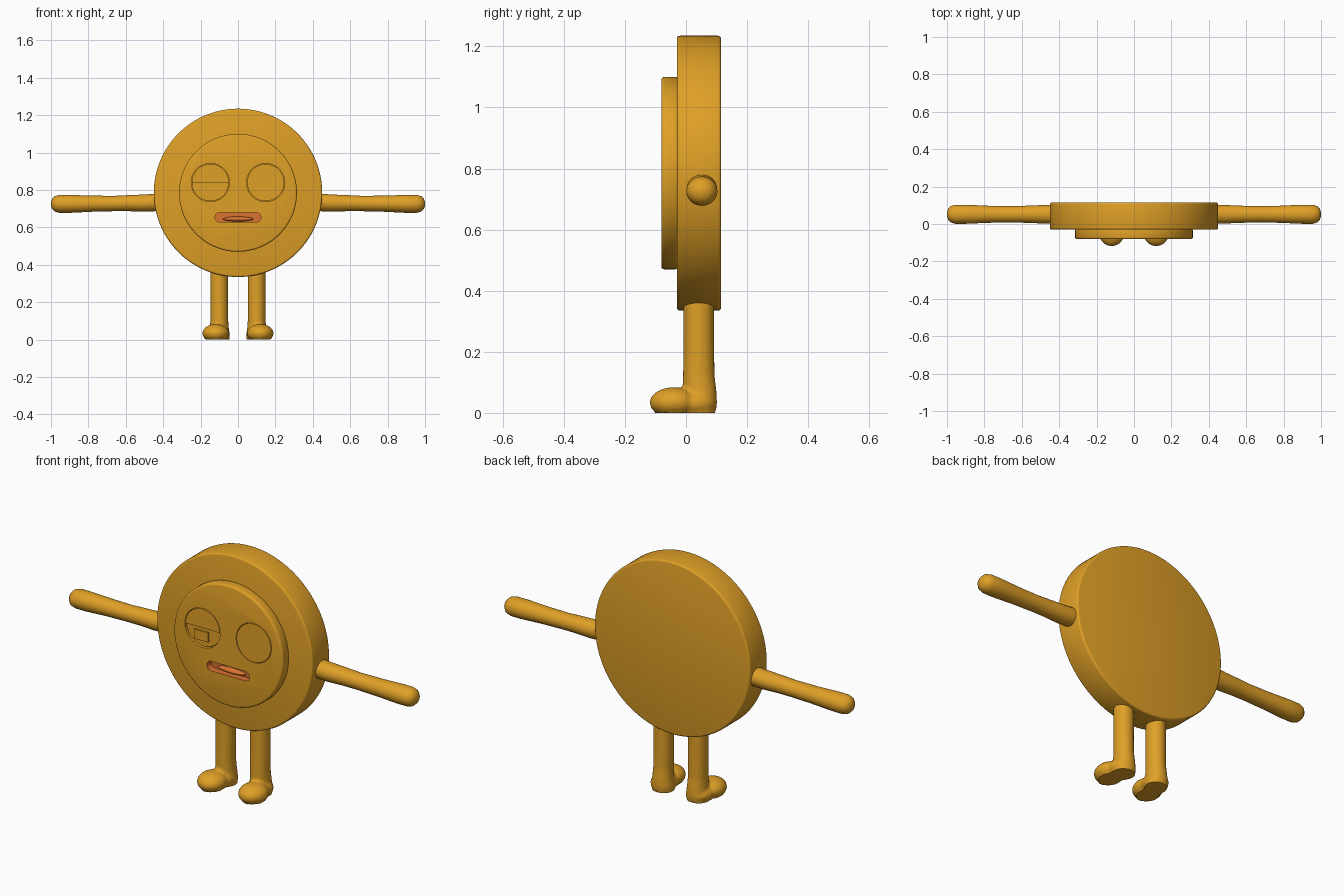
import bpy, bmesh
from math import cos, sin, pi
from mathutils import Vector

if "Cube" in bpy.data.objects:
    bpy.data.objects.remove(bpy.data.objects["Cube"], do_unlink=True)


def material(name, rgb):
    m = bpy.data.materials.new(name)
    m.use_nodes = True
    m.diffuse_color = (*rgb, 1)
    m.node_tree.nodes["Principled BSDF"].inputs["Base Color"].default_value = (*rgb, 1)
    return m


gold = material("gold", (0.74, 0.35, 0.02))
mouth_red = material("mouth red", (0.69, 0.17, 0.03))


def finish(name, bm, mat):
    bmesh.ops.recalc_face_normals(bm, faces=bm.faces)
    me = bpy.data.meshes.new(name)
    bm.to_mesh(me)
    bm.free()
    me.materials.append(mat)
    ob = bpy.data.objects.new(name, me)
    bpy.context.collection.objects.link(ob)
    return ob


def activate(ob):
    bpy.ops.object.select_all(action='DESELECT')
    ob.select_set(True)
    bpy.context.view_layer.objects.active = ob


def modify(ob, kind, **settings):
    mod = ob.modifiers.new(kind.lower(), kind)
    for key, value in settings.items():
        setattr(mod, key, value)
    activate(ob)
    bpy.ops.object.modifier_apply(modifier=mod.name)


def smooth(ob):
    activate(ob)
    bpy.ops.object.shade_smooth_by_angle(angle=0.6)


def arc(cx, cz, r, start=0, end=2 * pi, n=96):
    steps = n if end - start >= 2 * pi else n - 1
    return [(cx + r * cos(start + (end - start) * i / steps),
             cz + r * sin(start + (end - start) * i / steps)) for i in range(n)]


def prism(name, outline, y0, y1, mat=gold):
    """Solid made from an outline seen from the front."""
    bm = bmesh.new()
    front = [bm.verts.new((x, y0, z)) for x, z in outline]
    back = [bm.verts.new((x, y1, z)) for x, z in outline]
    bm.faces.new(front)
    bm.faces.new(back)
    n = len(outline)
    for i in range(n):
        j = (i + 1) % n
        bm.faces.new((front[i], front[j], back[j], back[i]))
    return finish(name, bm, mat)


def loft(bm, rings, u, v, n=32):
    """Tube through rings of (centre, radius along u, radius along v)."""
    u, v, loops = Vector(u), Vector(v), []
    for c, ru, rv in rings:
        loops.append([bm.verts.new(Vector(c) + u * ru * cos(2 * pi * i / n) + v * rv * sin(2 * pi * i / n))
                      for i in range(n)])
    for a, b in zip(loops, loops[1:]):
        for i in range(n):
            j = (i + 1) % n
            bm.faces.new((a[i], a[j], b[j], b[i]))
    bm.faces.new(loops[0])
    bm.faces.new(loops[-1])


def ellipsoid(bm, centre, radii):
    made = bmesh.ops.create_uvsphere(bm, u_segments=32, v_segments=20, radius=1)
    for vert in made["verts"]:
        vert.co = Vector(c + a * r for c, a, r in zip(centre, vert.co, radii))
        vert.co.z = max(vert.co.z, 0)


def cut(ob, cutter):
    modify(ob, 'BOOLEAN', operation='DIFFERENCE', solver='EXACT',
           object=cutter, material_mode='TRANSFER')
    bpy.data.objects.remove(cutter, do_unlink=True)


# Body disc and raised face disc
mid = 0.785
body = prism("body_disc", arc(0, mid, 0.45, n=128), -0.03, 0.115)
face = prism("face_disc", arc(0, mid, 0.315, n=128), -0.081, -0.025)
for disc in (body, face):
    modify(disc, 'BEVEL', width=0.01, segments=3, limit_method='ANGLE')

# Eye sockets and the mouth slot
eye_x, eye_z = 0.148, 0.84
for side in (-1, 1):
    cut(face, prism("socket_cutter", arc(side * eye_x, eye_z, 0.102), -0.1, -0.055))
mouth = arc(0.098, 0.654, 0.025, -pi / 2, pi / 2, 16) + arc(-0.098, 0.654, 0.025, pi / 2, 3 * pi / 2, 16)
cut(face, prism("mouth_cutter", mouth, -0.1, -0.045, mouth_red))
smooth(body)
smooth(face)

# Open left eye, and right eye with a lid over a recessed lower half
smooth(prism("left_eye", arc(eye_x, eye_z, 0.099), -0.081, -0.05))
smooth(prism("right_eyelid", arc(-eye_x, eye_z, 0.099, 0, pi), -0.081, -0.05))
smooth(prism("right_lower_eye", arc(-eye_x, eye_z, 0.099, pi, 2 * pi), -0.07, -0.05))
prism("right_eye_corner", [(-0.2, 0.77), (-0.12, 0.77), (-0.12, 0.82), (-0.2, 0.82)], -0.078, -0.05)

# Tongue
bm = bmesh.new()
ellipsoid(bm, (0, -0.047, 0.645), (0.08, 0.022, 0.013))
smooth(finish("tongue", bm, mouth_red))

for side, label in ((-1, "right"), (1, "left")):
    # Arm with a rounded hand
    bm = bmesh.new()
    arm = [(0.42, 0.735, 0.047), (0.5, 0.73, 0.046), (0.58, 0.73, 0.043), (0.66, 0.728, 0.041),
           (0.78, 0.727, 0.043), (0.9, 0.726, 0.048), (0.955, 0.726, 0.048), (0.98, 0.726, 0.041),
           (0.994, 0.726, 0.027), (1.0, 0.726, 0.008)]
    loft(bm, [((side * x, 0.052, z), r * 1.06, r) for x, z, r in arm], (0, 1, 0), (0, 0, 1))
    smooth(finish(label + "_arm", bm, gold))

    # Leg flowing into a flat-soled foot
    bm = bmesh.new()
    leg = [(0, 0.056, 0.052), (0.03, 0.056, 0.057), (0.07, 0.05, 0.055), (0.12, 0.047, 0.052),
           (0.22, 0.048, 0.05), (0.37, 0.048, 0.05)]
    loft(bm, [((side * 0.1, 0.042 if z > 0.1 else 0.045, z), rx, ry) for z, rx, ry in leg],
         (1, 0, 0), (0, 1, 0))
    ellipsoid(bm, (side * 0.119, -0.04, 0.034), (0.071, 0.079, 0.05))
    ellipsoid(bm, (side * 0.108, 0.02, 0.03), (0.062, 0.08, 0.045))
    foot = finish(label + "_leg", bm, gold)
    modify(foot, 'REMESH', mode='VOXEL', voxel_size=0.007)
    modify(foot, 'SMOOTH', factor=0.5, iterations=4)
    for vert in foot.data.vertices:
        if vert.co.z < 0.005:
            vert.co.z = 0
    smooth(foot)
